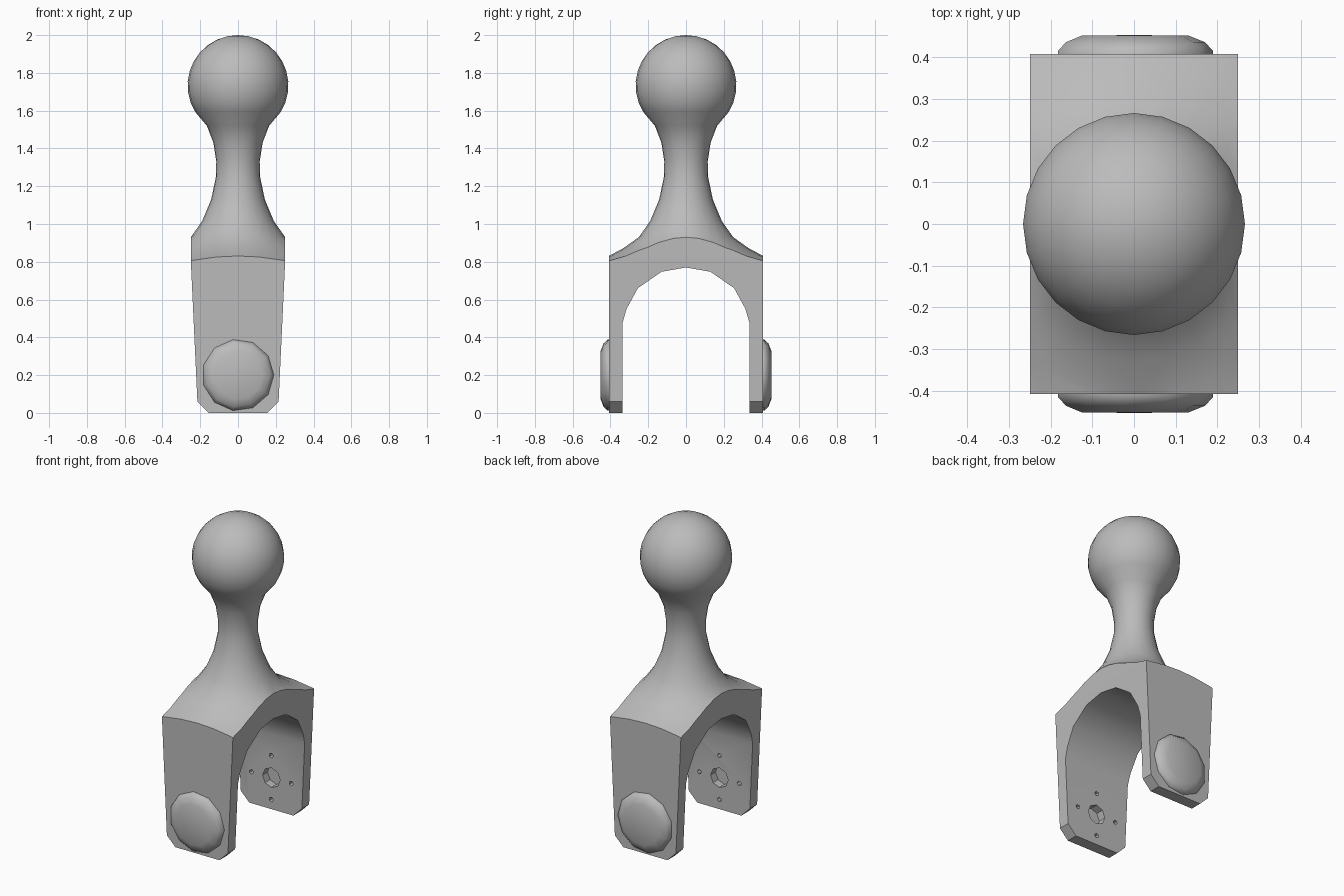
import bpy, bmesh, math
from mathutils import Matrix

cube = bpy.data.objects.get("Cube")
if cube:
    bpy.data.objects.remove(cube, do_unlink=True)

grey = bpy.data.materials.new("plain grey")
grey.use_nodes = True
colour = (0.5, 0.5, 0.5, 1)
grey.diffuse_color = colour
grey.node_tree.nodes["Principled BSDF"].inputs["Base Color"].default_value = colour


def finish(name, bm):
    bmesh.ops.remove_doubles(bm, verts=bm.verts, dist=1e-5)
    bmesh.ops.recalc_face_normals(bm, faces=bm.faces)
    mesh = bpy.data.meshes.new(name)
    bm.to_mesh(mesh)
    bm.free()
    mesh.materials.append(grey)
    ob = bpy.data.objects.new(name, mesh)
    bpy.context.collection.objects.link(ob)
    return ob


def lathe(name, profile, sides, matrix=Matrix()):
    """Revolve (radius, height) points that start and end on the axis."""
    bm = bmesh.new()
    verts = [bm.verts.new((r, 0, z)) for r, z in profile]
    edges = [bm.edges.new(pair) for pair in zip(verts, verts[1:])]
    bmesh.ops.spin(bm, geom=verts + edges, cent=(0, 0, 0), axis=(0, 0, 1),
                   angle=math.tau, steps=sides, use_duplicate=False)
    bmesh.ops.remove_doubles(bm, verts=bm.verts, dist=1e-5)
    bm.transform(matrix)
    return finish(name, bm)


def prism(name, outline, place, half):
    """Join two copies of an outline, one at each end of the depth."""
    bm = bmesh.new()
    a, b = [[bm.verts.new(place(u, v, d)) for u, v in outline] for d in (-half, half)]
    bm.faces.new(a)
    bm.faces.new(b)
    for i in range(len(a)):
        bm.faces.new((a[i - 1], a[i], b[i], b[i - 1]))
    return finish(name, bm)


def activate(ob):
    bpy.ops.object.select_all(action='DESELECT')
    ob.select_set(True)
    bpy.context.view_layer.objects.active = ob


def cut(target, cutter, operation='DIFFERENCE'):
    cutter.hide_render = True
    mod = target.modifiers.new("cut", 'BOOLEAN')
    mod.operation, mod.object, mod.solver = operation, cutter, 'EXACT'
    activate(target)
    bpy.ops.object.modifier_apply(modifier=mod.name)
    bpy.data.objects.remove(cutter, do_unlink=True)


def smooth(ob, degrees=32):
    activate(ob)
    bpy.ops.object.shade_smooth_by_angle(angle=math.radians(degrees))


def mirrored(points):
    return points + [(-u, v) for u, v in reversed(points) if u]


# Ball, waisted neck and flared shoulder as one turned shape
profile = [(0, -0.1), (0.55, -0.1), (0.55, 0.79), (0.48, 0.805), (0.41, 0.83),
           (0.33, 0.873), (0.25, 0.93), (0.19, 1.015), (0.142, 1.13),
           (0.117, 1.25), (0.115, 1.33), (0.13, 1.43), (0.165, 1.52)]
for i in range(11):
    t = math.radians(-32 + 122 * i / 10)
    profile.append((0.267 * math.cos(t) if i < 10 else 0, 1.734 + 0.266 * math.sin(t)))
body = lathe("ball_neck_and_fork", profile, 24)

# Trim to the tapered fork with chamfered feet
trim = mirrored([(0.155, 0), (0.215, 0.06), (0.25, 0.81), (0.25, 1.2), (0.32, 1.3), (0.32, 2.1)])
cut(body, prism("trim", trim, lambda u, v, d: (u, d, v), 0.408), 'INTERSECT')

# Arched gap between the legs
arch = mirrored([(0.335, -0.2), (0.335, 0.48), (0.315, 0.55), (0.255, 0.66), (0.13, 0.747), (0, 0.77)])
cut(body, prism("arch", arch, lambda u, v, d: (d, u, v), 0.5))

# Axle socket and four screw holes inside each leg
for side in (-1, 1):
    for x, z, r, n in ((0, 0, 0.062, 8), (0.14, 0, 0.015, 5), (-0.14, 0, 0.015, 5),
                       (0, 0.14, 0.015, 5), (0, -0.14, 0.015, 5)):
        turn = Matrix.Translation((x, 0, 0.2 + z)) @ Matrix.Rotation(-side * math.pi / 2, 4, 'X')
        cut(body, lathe("hole", [(0, 0.3), (r, 0.3), (r, 0.385), (0, 0.385)], n, turn))
smooth(body)

# Domed axle caps on the outer faces
dome = [(0, 0.4), (0.19, 0.4), (0.19, 0.415), (0.17, 0.436), (0.13, 0.452), (0, 0.453)]
for name, side in (("front_axle_cap", -1), ("back_axle_cap", 1)):
    turn = Matrix.Translation((0, 0, 0.2)) @ Matrix.Rotation(-side * math.pi / 2, 4, 'X')
    smooth(lathe(name, dome, 11, turn), 50)
